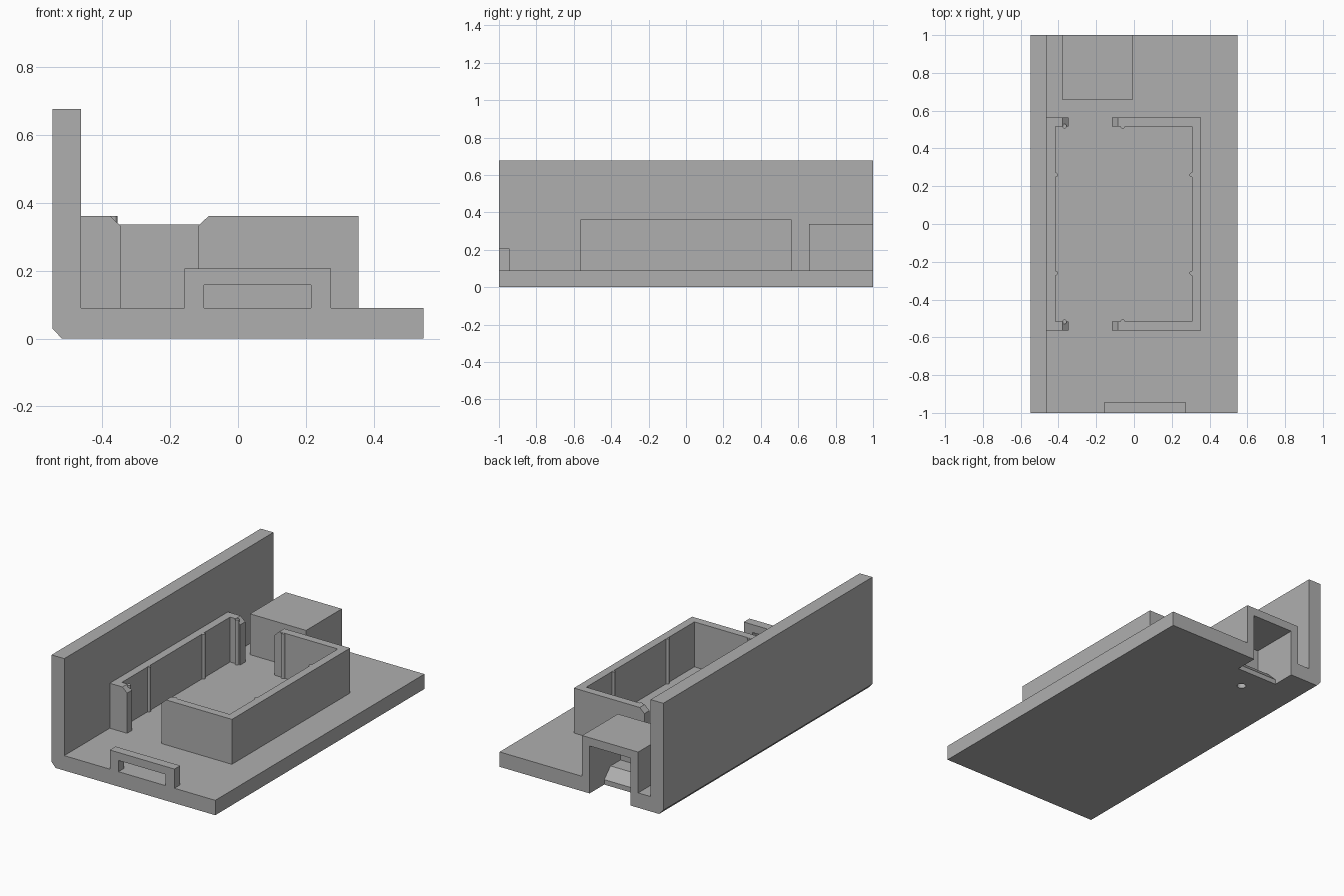
import bpy
import bmesh
from mathutils import Vector

cube = bpy.data.objects.get("Cube")
if cube:
    bpy.data.objects.remove(cube, do_unlink=True)

grey = bpy.data.materials.new("matte_grey")
grey.use_nodes = True
tone = (0.43, 0.43, 0.43, 1)
grey.diffuse_color = tone
grey.node_tree.nodes["Principled BSDF"].inputs["Base Color"].default_value = tone


def finish(name, bm):
    bmesh.ops.recalc_face_normals(bm, faces=bm.faces)
    mesh = bpy.data.meshes.new(name)
    bm.to_mesh(mesh)
    bm.free()
    mesh.materials.append(grey)
    obj = bpy.data.objects.new(name, mesh)
    bpy.context.collection.objects.link(obj)
    return obj


def prism(name, profile, start, end, axis="y"):
    """Extrude an (x, z) profile along y, or a (y, z) profile along x."""
    bm = bmesh.new()
    verts = [bm.verts.new((a, start, b) if axis == "y" else (start, a, b)) for a, b in profile]
    face = bm.faces.new(verts)
    out = bmesh.ops.extrude_face_region(bm, geom=[face])
    moved = [v for v in out["geom"] if isinstance(v, bmesh.types.BMVert)]
    step = end - start
    bmesh.ops.translate(bm, verts=moved, vec=Vector((0, step, 0) if axis == "y" else (step, 0, 0)))
    return finish(name, bm)


def block(name, x0, x1, y0, y1, z0, z1):
    return prism(name, [(x0, z0), (x1, z0), (x1, z1), (x0, z1)], y0, y1)


def cylinder(name, x, y, z0, z1, radius, sides):
    bm = bmesh.new()
    bmesh.ops.create_cone(bm, cap_ends=True, segments=sides, radius1=radius,
                          radius2=radius, depth=z1 - z0)
    bmesh.ops.translate(bm, verts=bm.verts, vec=(x, y, (z0 + z1) / 2))
    return finish(name, bm)


def cut(target, cutter):
    cutter.hide_render = True
    mod = target.modifiers.new("cut", "BOOLEAN")
    mod.operation = "DIFFERENCE"
    mod.solver = "EXACT"
    mod.object = cutter
    bpy.context.view_layer.objects.active = target
    bpy.ops.object.modifier_apply(modifier=mod.name)
    bpy.data.objects.remove(cutter, do_unlink=True)


FLOOR, WALL_X = 0.09, -0.463

# Base plate and upright wall in one L section with a chamfered corner
base = prism("base_and_wall", [(-0.52, 0), (0.548, 0), (0.548, FLOOR), (WALL_X, FLOOR),
                               (WALL_X, 0.677), (-0.548, 0.677), (-0.548, 0.03)], -1, 1)

# Cable notch with a sloped lip, and a small drain hole
cut(base, prism("notch_cutter", [(0.86, -0.1), (1.1, -0.1), (1.1, 0.2), (0.8, 0.2),
                                 (0.8, FLOOR), (0.86, 0.03)], -0.33, -0.055, "x"))
cut(base, cylinder("hole_cutter", -0.195, 0.72, -0.1, 0.2, 0.025, 32))

# Tray: long sides, and end walls with a chamfered gap
TOP, END, INNER = 0.362, 0.565, 0.517
block("tray_right_side", WALL_X, -0.415, -INNER, INNER, FLOOR, TOP)
block("tray_left_side", 0.306, 0.355, -INNER, INNER, FLOOR, TOP)
for label, side in (("front", -1), ("back", 1)):
    prism(label + "_end_short", [(WALL_X, FLOOR), (-0.347, FLOOR), (-0.347, 0.333),
                                 (-0.378, TOP), (WALL_X, TOP)], side * INNER, side * END)
    prism(label + "_end_long", [(-0.117, FLOOR), (0.355, FLOOR), (0.355, TOP),
                                (-0.086, TOP), (-0.117, 0.333)], side * INNER, side * END)
    # Thin gripping ribs on the inner faces
    for x, y in ((-0.415, 0.26), (0.306, 0.26), (-0.368, INNER), (-0.06, INNER)):
        cylinder(label + "_grip_rib", x, side * y, FLOOR, TOP - 0.001, 0.012, 16)

# Front strap loop
prism("strap_loop", [(-0.158, FLOOR), (-0.1, FLOOR), (-0.1, 0.158), (0.215, 0.158),
                     (0.215, FLOOR), (0.275, FLOOR), (0.275, 0.206), (-0.158, 0.206)], -1, -0.945)

# Connector housing, open at the back
prism("housing_shell", [(-0.38, FLOOR), (-0.33, FLOOR), (-0.33, 0.287), (-0.055, 0.287),
                        (-0.055, FLOOR), (-0.005, FLOOR), (-0.005, 0.337), (-0.38, 0.337)],
      0.705, 1)
block("housing_front", -0.38, -0.005, 0.658, 0.705, FLOOR, 0.337)
